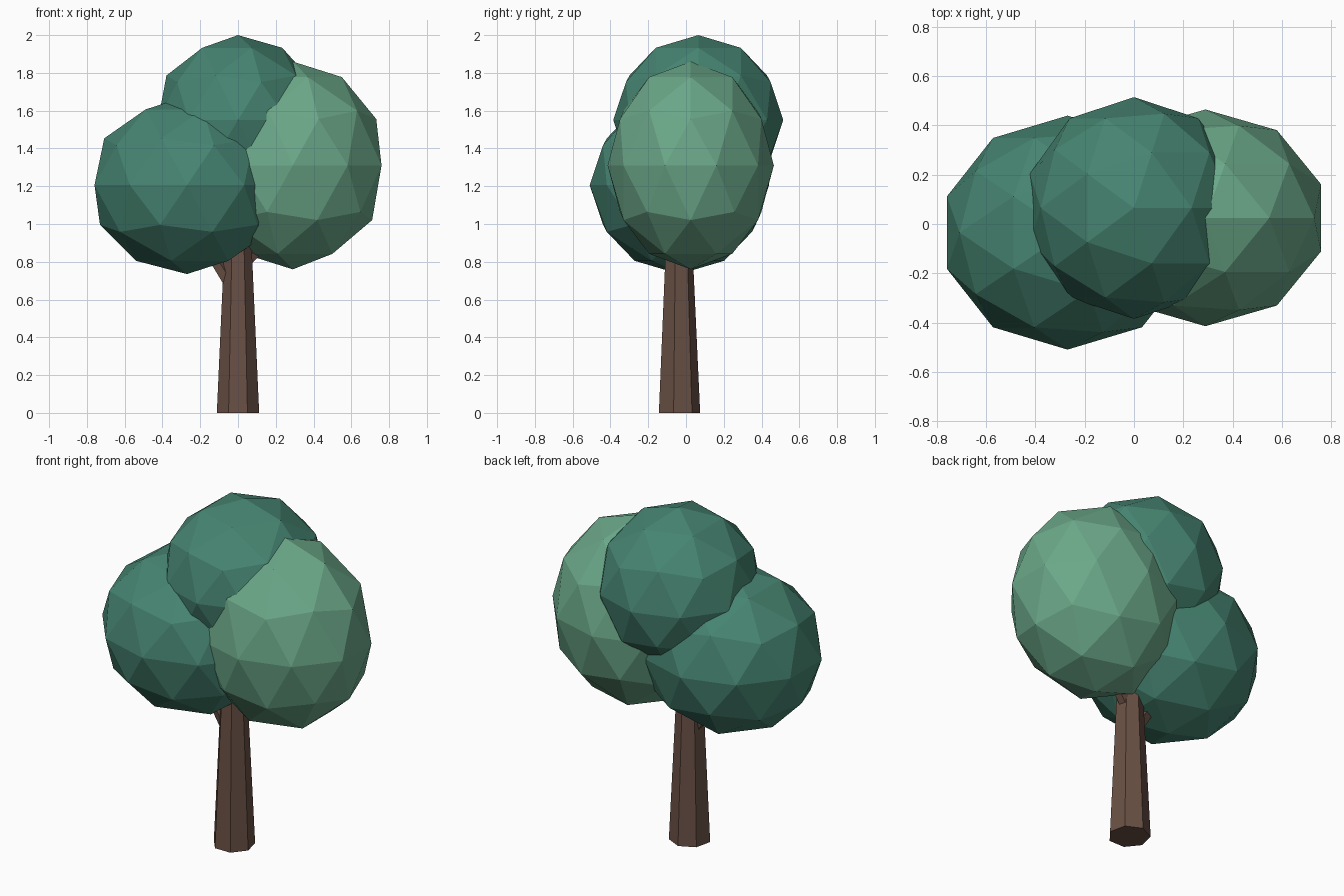
import bpy
from mathutils import Vector

if "Cube" in bpy.data.objects:
    bpy.data.objects.remove(bpy.data.objects["Cube"])


def material(name, rgb):
    m = bpy.data.materials.new(name)
    m.diffuse_color = (*rgb, 1)
    m.use_nodes = True
    m.node_tree.nodes["Principled BSDF"].inputs["Base Color"].default_value = m.diffuse_color
    return m


bark = material("bark", (0.14, 0.08, 0.058))
dark_leaf = material("dark_leaf", (0.061, 0.231, 0.165))
light_leaf = material("light_leaf", (0.147, 0.392, 0.25))


def finish(name, mat):
    ob = bpy.context.object
    ob.name = name
    ob.data.materials.append(mat)
    return ob


def limb(name, start, end, r1, r2, sides):
    """Tapered flat-sided cone between two points."""
    a, b = Vector(start), Vector(end)
    d = b - a
    bpy.ops.mesh.primitive_cone_add(vertices=sides, radius1=r1, radius2=r2,
                                    depth=d.length, location=(a + b) / 2)
    ob = finish(name, bark)
    if d.xy.length > 1e-6:
        ob.rotation_euler = d.to_track_quat('Z', 'Y').to_euler()


def foliage(name, centre, radii, mat):
    """Flat-faced, stretched leaf ball."""
    bpy.ops.mesh.primitive_ico_sphere_add(subdivisions=2, radius=1, location=centre)
    finish(name, mat).scale = radii


# Trunk and two branches that vanish into the leaves
limb("trunk", (0, -0.04, 0), (0, -0.04, 1.1), 0.115, 0.064, 7)
limb("left_branch", (0, -0.04, 0.62), (-0.27, -0.035, 1.05), 0.042, 0.03, 5)
limb("right_branch", (0, -0.03, 0.76), (0.25, 0.02, 1.01), 0.036, 0.026, 5)

# Leaf balls
foliage("left_foliage", (-0.27, -0.035, 1.206), (0.515, 0.475, 0.471), dark_leaf)
foliage("right_foliage", (0.29, 0.025, 1.31), (0.494, 0.44, 0.55), light_leaf)
foliage("top_foliage", (0, 0.065, 1.55), (0.445, 0.45, 0.45), dark_leaf)
